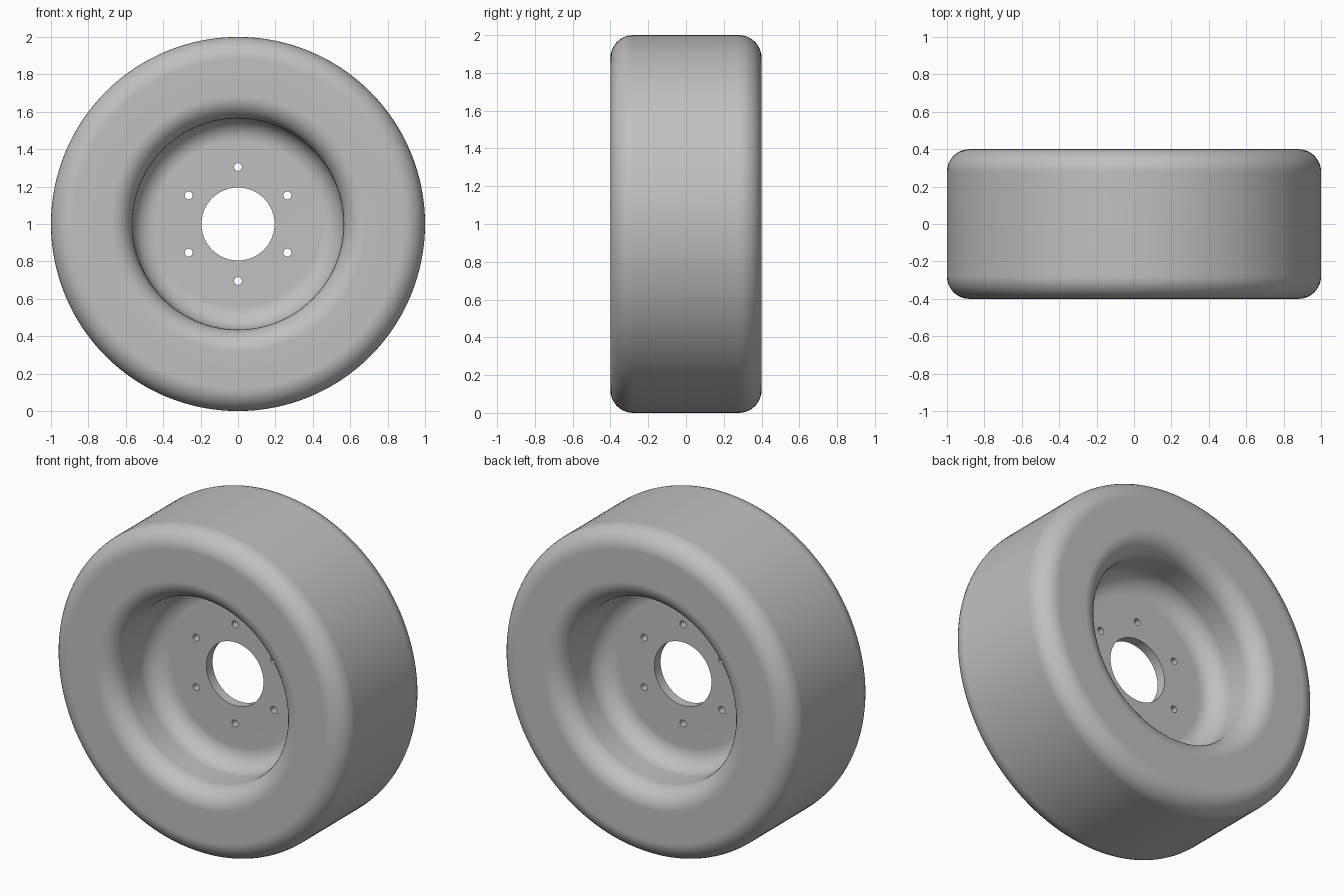
import bpy
import bmesh
from math import cos, sin, radians, pi
from mathutils import Matrix, Vector

SEGMENTS = 128
HUB_R, BORE_R, TYRE_R = 0.195, 0.565, 1.0
DISC_Y, SIDE_Y = 0.03, 0.4
FILLET = 0.12
BOLT_CIRCLE, BOLT_R, BOLTS = 0.305, 0.021, 6

old = bpy.data.objects.get("Cube")
if old:
    bpy.data.objects.remove(old, do_unlink=True)

grey = bpy.data.materials.new("plain grey")
grey.use_nodes = True
grey.diffuse_color = (0.53, 0.53, 0.53, 1)
grey.node_tree.nodes["Principled BSDF"].inputs["Base Color"].default_value = grey.diffuse_color


def arc(r, y, start, end, steps=10):
    """Quarter-round points (radius, y) about a centre."""
    angles = [radians(start + (end - start) * i / steps) for i in range(steps + 1)]
    return [(r + FILLET * cos(a), y + FILLET * sin(a)) for a in angles]


def make_object(name, bm):
    bmesh.ops.recalc_face_normals(bm, faces=bm.faces)
    mesh = bpy.data.meshes.new(name)
    bm.to_mesh(mesh)
    bm.free()
    mesh.materials.append(grey)
    obj = bpy.data.objects.new(name, mesh)
    bpy.context.collection.objects.link(obj)
    return obj


# Wheel cross-section: hub disc, bore, lip, side wall and tread, then mirrored
half = [(HUB_R, -DISC_Y)]
half += arc(BORE_R - FILLET, -DISC_Y - FILLET, 90, 0)
half += arc(BORE_R + FILLET, -SIDE_Y + FILLET, 180, 270)
half += arc(TYRE_R - FILLET, -SIDE_Y + FILLET, 270, 360)
profile = half + [(r, -y) for r, y in reversed(half)]

bm = bmesh.new()
verts = [bm.verts.new((r, y, 1)) for r, y in profile]
edges = [bm.edges.new((v, verts[i - 1])) for i, v in enumerate(verts)]
bmesh.ops.spin(bm, geom=verts + edges, cent=(0, 0, 1), axis=(0, 1, 0),
               angle=2 * pi, steps=SEGMENTS, use_merge=True)
bmesh.ops.remove_doubles(bm, verts=bm.verts, dist=0.0001)
wheel = make_object("wheel", bm)

# Bolt holes through the hub disc
bm = bmesh.new()
for i in range(BOLTS):
    a = radians(90 + 360 * i / BOLTS)
    spot = Vector((BOLT_CIRCLE * cos(a), 0, 1 + BOLT_CIRCLE * sin(a)))
    bmesh.ops.create_cone(bm, cap_ends=True, segments=24, radius1=BOLT_R,
                          radius2=BOLT_R, depth=0.2,
                          matrix=Matrix.Translation(spot) @ Matrix.Rotation(pi / 2, 4, "X"))
cutter = make_object("bolt_hole_cutter", bm)

cut = wheel.modifiers.new("bolt holes", "BOOLEAN")
cut.operation = "DIFFERENCE"
cut.solver = "EXACT"
cut.object = cutter
bpy.context.view_layer.objects.active = wheel
wheel.select_set(True)
bpy.ops.object.modifier_apply(modifier=cut.name)
bpy.data.objects.remove(cutter, do_unlink=True)

# Smooth rounds with crisp hub and bolt hole edges
bpy.ops.object.shade_smooth_by_angle(angle=radians(35))
normals = wheel.modifiers.new("even shading", "WEIGHTED_NORMAL")
normals.keep_sharp = True
